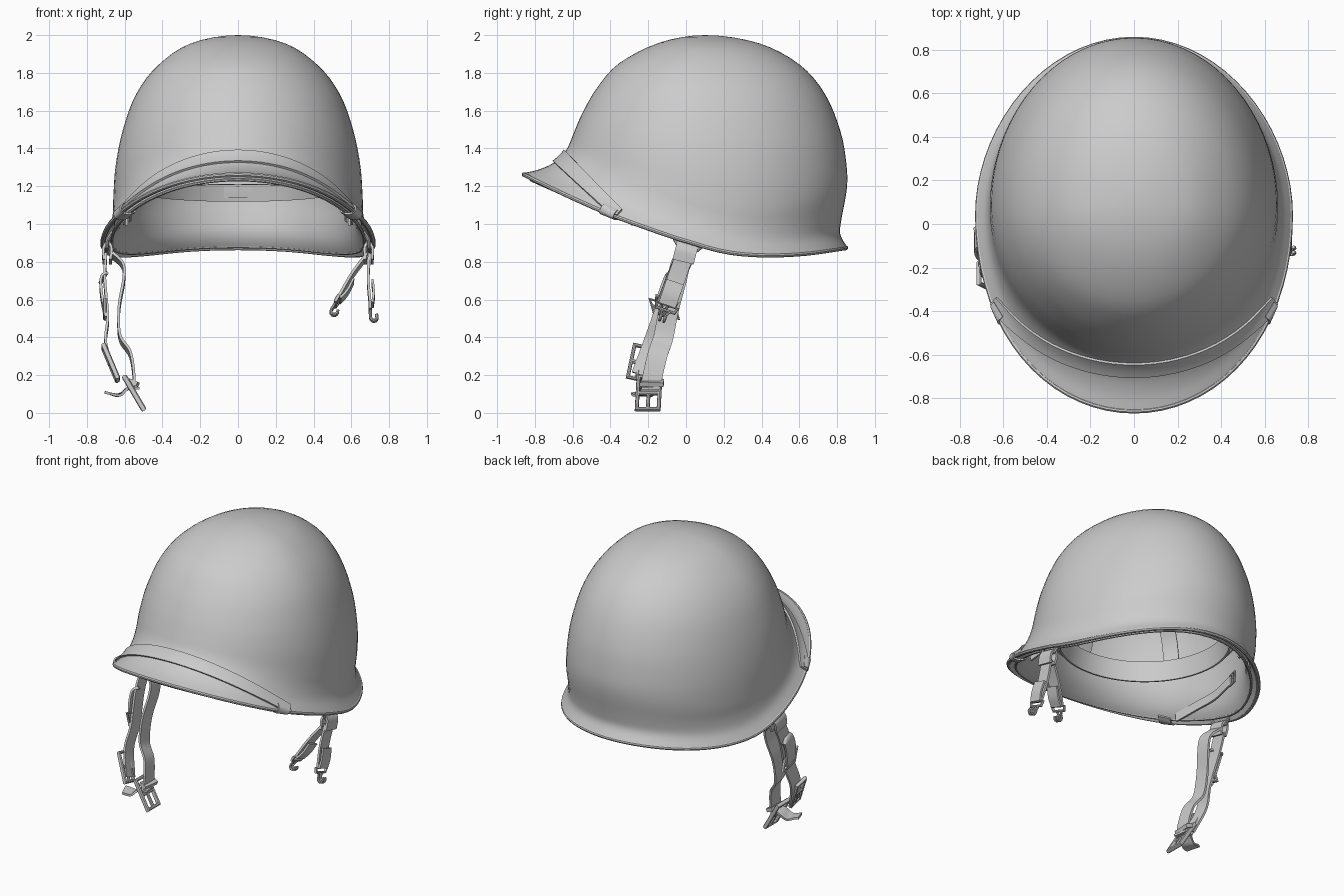
import bpy, bmesh, math
from mathutils import Vector as V

if "Cube" in bpy.data.objects:
    bpy.data.objects.remove(bpy.data.objects["Cube"])

# ---------- shell surface: three meridian profiles (radius, height) and a rim line ----------
FRONT = [(0, 2), (.24, 1.96), (.455, 1.85), (.575, 1.715), (.652, 1.58), (.693, 1.485), (.735, 1.39), (.80, 1.325), (.88, 1.288), (.96, 1.27)]
SIDE = [(0, 2), (.25, 1.955), (.425, 1.835), (.54, 1.68), (.61, 1.49), (.648, 1.30), (.66, 1.13), (.663, 1.04), (.68, .96), (.724, .89)]
BACK = [(0, 2), (.286, 1.957), (.50, 1.845), (.635, 1.69), (.718, 1.49), (.75, 1.31), (.751, 1.183), (.722, 1.02), (.717, .945), (.754, .877)]
RIM = [1.27, 1.165, 1.066, .98, .903, .853, .838, .847, .877]
CY = .1


def spline(p, f):
    i = max(0, min(int(f), len(p) - 2))
    f -= i
    b, c = p[i], p[i + 1]
    a = p[i - 1] if i else b * 2 - c
    d = p[i + 2] if i + 2 < len(p) else c * 2 - b
    return b + (c - a) * (f / 2) + (a * 2 - b * 5 + c * 4 - d) * (f * f / 2) + (b * 3 - a - c * 3 + d) * (f ** 3 / 2)


def norm_profile(p):
    q = [V((r, (2 - z) / (2 - p[-1][1]))) for r, z in p]
    return [V((-q[1].x, q[1].y))] + q      # mirrored lead-in keeps the crown round


PF, PS, PB = map(norm_profile, (FRONT, SIDE, BACK))


def surf(t, u):
    c, s = math.cos(t), math.sin(t)
    a, b = spline(PS, 1 + u * 9), spline(PF if s < 0 else PB, 1 + u * 9)
    rim = spline(RIM, (s + 1) * 4)
    return V((c * a.x, CY + s * b.x - .06 * u ** 3 * c * c, 2 - (2 - rim) * (c * c * a.y + s * s * b.y)))


def pt(t, u, off=0):
    if u < .01:
        return V((0, CY, 2 + off))
    e = .004
    n = (surf(t, u) - surf(t, u - e)).cross(surf(t + e, u) - surf(t - e, u)).normalized()
    c = surf(t, u) - V((0, CY, 1.1))
    return surf(t, u) + n * (off if n.dot(c) > 0 else -off)


# ---------- helpers ----------
def grid(name, rows, closed=False, cap=None, thick=0, off=-1.0):
    bm = bmesh.new()
    vs = [[bm.verts.new(p) for p in r] for r in rows]
    n = len(rows[0])
    for r0, r1 in zip(vs, vs[1:]):
        for j in range(n if closed else n - 1):
            k = (j + 1) % n
            bm.faces.new((r0[j], r0[k], r1[k], r1[j]))
    if cap:
        top = bm.verts.new(cap)
        for j in range(n):
            bm.faces.new((top, vs[0][(j + 1) % n], vs[0][j]))
    bmesh.ops.recalc_face_normals(bm, faces=bm.faces)
    me = bpy.data.meshes.new(name)
    bm.to_mesh(me)
    bm.free()
    ob = bpy.data.objects.new(name, me)
    bpy.context.collection.objects.link(ob)
    if thick:
        m = ob.modifiers.new("thickness", 'SOLIDIFY')
        m.thickness, m.offset = thick, off
    return ob


def ribbon(name, pts, wdir, width, thick=.014, steps=6):
    pts = [V(p) for p in pts]
    n = (len(pts) - 1) * steps
    path = [spline(pts, i / steps) for i in range(n + 1)]
    rows = []
    for i, p in enumerate(path):
        t = (path[min(i + 1, n)] - path[max(i - 1, 0)]).normalized()
        w = V(wdir)
        w = (w - t * w.dot(t)).normalized() * (width / 2)
        rows.append([p - w, p + w])
    return grid(name, rows, thick=thick, off=0)


def wire(name, pts, rad, closed=False):
    cu = bpy.data.curves.new(name, 'CURVE')
    cu.dimensions, cu.bevel_depth, cu.bevel_resolution = '3D', rad, 2
    cu.use_fill_caps = True
    sp = cu.splines.new('POLY')
    sp.points.add(len(pts) - 1)
    for q, p in zip(sp.points, pts):
        q.co = (*p, 1)
    sp.use_cyclic_u = closed
    ob = bpy.data.objects.new(name, cu)
    bpy.context.collection.objects.link(ob)


def buckle(name, c, a, b, rad=.014):
    c, a, b = V(c), V(a), V(b)
    wire(name + "_frame", [c - a - b, c + a - b, c + a + b, c - a + b], rad, True)
    wire(name + "_bar", [c - b, c + b], rad * .8)
    wire(name + "_prong", [c, c + a], rad * .7)


# ---------- shell, liner and rolled rim ----------
N = 72
T = [2 * math.pi * j / N for j in range(N)]
U = [i / 36 for i in range(1, 37)]
grid("helmet_shell", [[pt(t, u) for t in T] for u in U], True, (0, CY, 2), .022)
grid("inner_liner", [[pt(t, u * .955, -.036) for t in T] for u in U], True, (0, CY, 1.962), .014)
wire("rolled_rim", [pt(t, 1, -.008) for t in T], .012, True)
wire("liner_rim", [pt(t, .955, -.043) for t in T], .009, True)


# ---------- front band, bounded by two tilted planes ----------
def cut(t, y0, z0, k):
    lo, hi = .3, 1.0
    for _ in range(30):
        m = (lo + hi) / 2
        p = surf(t, m)
        lo, hi = (m, hi) if p.z - z0 + k * (p.y - y0) > 0 else (lo, m)
    return lo


rows = []
for i in range(49):
    t = -math.pi / 2 + 1.12 * (i / 24 - 1)
    a, b = cut(t, -.65, 1.40, 1.048), cut(t, -.715, 1.34, .93)
    rows.append([pt(t, a + (b - a) * j / 5, .012) for j in range(6)])
grid("front_band", rows, thick=.014)
for sg, side in ((-1, "left"), (1, "right")):
    t = -math.pi / 2 + sg * 1.06
    along = surf(t + .02, 1) - surf(t - .02, 1)
    ribbon(f"band_clip_{side}", [pt(t, .95, .01), pt(t, .99, .012), pt(t, 1.015, -.01), pt(t, .98, -.045), pt(t, .93, -.06)],
           along, .085, .01)

# ---------- inside: sweatband, webbing, tab, rivets, liner straps ----------
def band_pt(t, h, g=0):
    s = math.sin(t)
    return V(((.52 + g) * math.cos(t), CY + (.57 + g) * s, 1.165 - .045 * s + h))


grid("sweatband", [[band_pt(t, h, -.02 * h / .13) for t in T] for h in (0, .03, .1, .13)], True, thick=.014)
grid("support_webbing", [[band_pt(t, h, .05) for t in T] for h in (.06, .12)], True, thick=.01)
for k in range(3):
    a = math.pi / 6 + k * math.pi / 3
    d = V((-math.sin(a), math.cos(a), 0))
    pts = [V((.55 * math.cos(a) * math.cos(q), CY + .6 * math.sin(a) * math.cos(q), 1.24 + .5 * math.sin(q) + k * .008))
           for q in [math.pi * i / 8 for i in range(9)]]
    ribbon(f"crown_strap_{k}", pts, d, .1, .008, 3)
ribbon("rear_tab", [(0, .645, 1.20), (0, .648, 1.17), (0, .652, 1.14)], (1, 0, 0), .15, .02)
for k in range(8):
    t = math.pi / 8 + k * math.pi / 4
    wire(f"rivet_{k}", [pt(t, .62, -.045), pt(t, .62, -.062)], .018)
for base, sg, side in ((math.pi, 1, "left"), (0, -1, "right")):
    path = [pt(base + sg * a, u, -.065) for a, u in ((.4, .93), (.2, .86), (0, .8), (-.25, .73))]
    ribbon(f"liner_strap_{side}", path, (0, 0, 1), .06, .012)
    e, d = path[-1], path[-1] - path[-2]
    buckle(f"liner_clip_{side}", e + d * .1, d * .15, (0, 0, .035), .007)

# ---------- wire loops under the rim ----------
for sg, side in ((-1, "left"), (1, "right")):
    wire(f"strap_loop_{side}", [V((sg * x, y, z)) for x, y, z in
         ((.665, -.06, .96), (.69, -.06, .92), (.695, -.04, .88), (.695, .06, .86), (.69, .09, .885), (.67, .09, .93))], .01)
    ribbon(f"loop_sleeve_{side}", [(sg * .71, -.015, .80), (sg * .712, 0, .86), (sg * .69, .01, .89), (sg * .67, 0, .86),
           (sg * .675, -.015, .80)], (0, 1, -.25), .115, .014)

# ---------- long chin strap pair on the left ----------
W = (0, 1, -.3)
ribbon("outer_strap", [(-.70, -.005, .83), (-.705, -.06, .70), (-.69, -.13, .50), (-.70, -.18, .36), (-.65, -.24, .20)], W, .10)
ribbon("outer_strap_fold", [(-.705, -.05, .72), (-.725, -.07, .70), (-.722, -.10, .62), (-.70, -.13, .5)], W, .10)
buckle("outer_strap_slide", (-.705, -.115, .55), (0, -.012, .035), (0, .065, -.018), .01)
buckle("outer_buckle", (-.675, -.245, .265), (.036, -.018, -.085), (0, .045, -.01))
ribbon("inner_strap", [(-.67, 0, .84), (-.61, -.03, .78), (-.605, -.05, .70), (-.63, -.09, .55), (-.625, -.12, .40), (-.57, -.15, .31),
       (-.55, -.18, .18), (-.56, -.19, .11)], W, .105)
buckle("inner_buckle", (-.55, -.198, .105), (.05, -.005, -.085), (0, .058, 0), .015)
ribbon("inner_strap_tail", [(-.53, -.19, .13), (-.58, -.2, .13), (-.63, -.225, .095), (-.69, -.25, .105)], (0, 1, 0), .09)
ribbon("inner_strap_keeper", [(-.575, -.175, .17), (-.53, -.18, .15)], (0, 1, 0), .12, .025)

# ---------- short hooked straps on the right ----------
for nm, a, b in (("straight", V((.695, -.01, .83)), V((.70, -.10, .57))), ("inward", V((.68, -.01, .83)), V((.53, -.10, .60)))):
    d = (b - a).normalized()
    w = (V((0, 1, -.3)) - d * V((0, 1, -.3)).dot(d)).normalized()
    n = d.cross(w).normalized()
    if n.x > 0:
        n = -n
    ribbon(f"hook_strap_{nm}", [a, (a + b) / 2 + n * .008, b], w, .095)
    ribbon(f"hook_strap_fold_{nm}", [b - d * .13 - n * .014, b - d * .06 - n * .02, b - n * .012], w, .095, .012)
    wire(f"hook_bar_{nm}", [b - w * .06, b + w * .06, b + w * .05 + d * .028, b - w * .05 + d * .028], .01, True)
    for m in (-1, 1):
        arc = [b + d * .028 + w * m * .025, b + d * .05 + w * m * .012]
        arc += [b + d * (.068 + .02 * math.sin(q)) + n * (-.018 + .018 * math.cos(q)) + w * m * .012
                for q in [math.pi * 1.25 * i / 8 for i in range(9)]]
        wire(f"hook_{nm}_{m + 1}", arc, .008)

# ---------- turn wires into meshes, smooth shading ----------
bpy.ops.object.select_all(action='DESELECT')
for ob in bpy.data.objects:
    ob.select_set(True)
    if ob.type == 'CURVE':
        bpy.context.view_layer.objects.active = ob
bpy.ops.object.convert(target='MESH')
bpy.ops.object.shade_smooth_by_angle(angle=math.radians(40))
